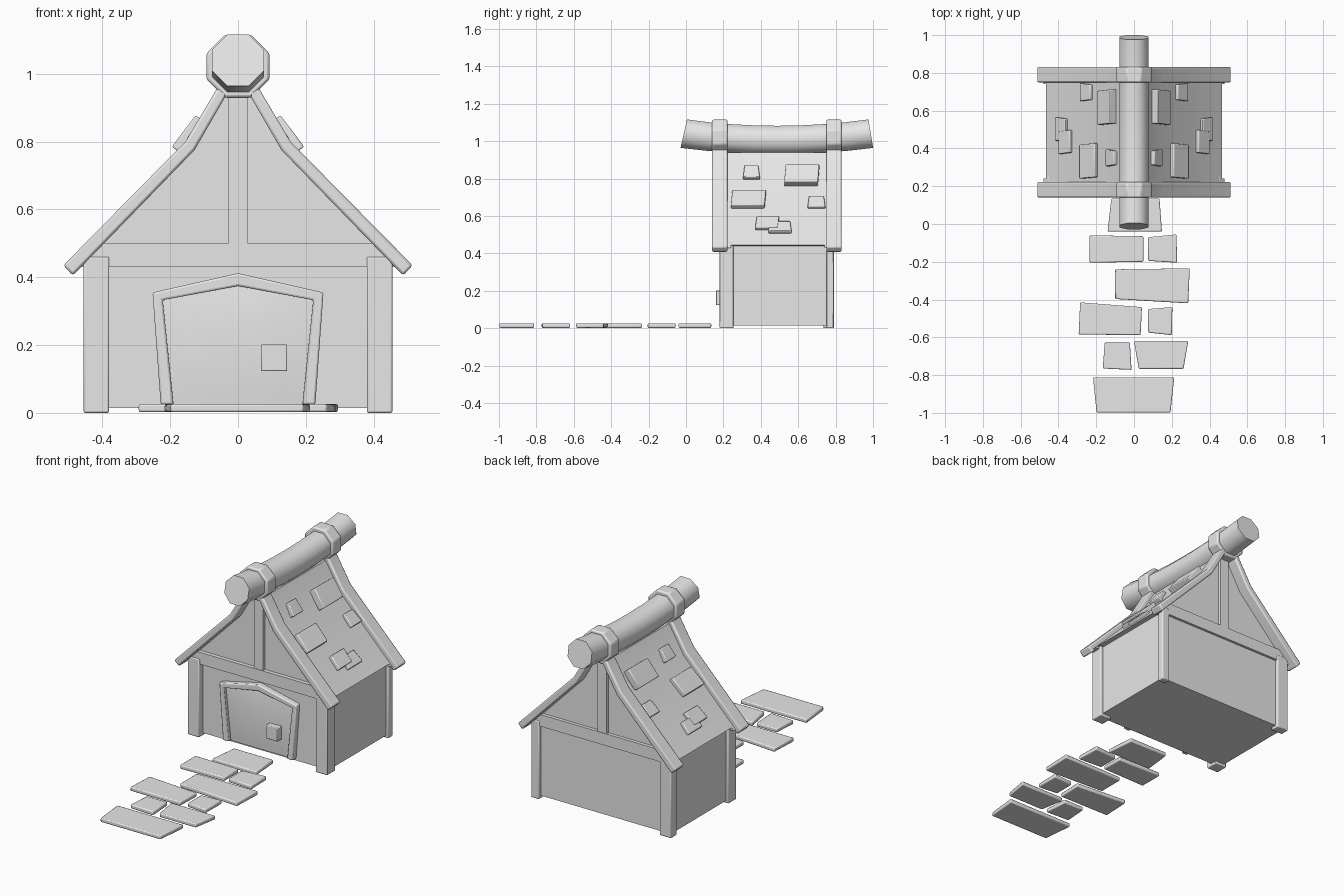
import bpy, bmesh, math
from mathutils import Vector

if "Cube" in bpy.data.objects:
    bpy.data.objects.remove(bpy.data.objects["Cube"], do_unlink=True)

grey = bpy.data.materials.new("plain_grey")
grey.use_nodes = True
grey.diffuse_color = (0.8, 0.8, 0.8, 1)
grey.node_tree.nodes["Principled BSDF"].inputs["Base Color"].default_value = (0.8, 0.8, 0.8, 1)


def loft(name, rings, bevel=0.0, angle=40):
    """Closed solid through a list of matching point rings."""
    bm = bmesh.new()
    loops = [[bm.verts.new(p) for p in ring] for ring in rings]
    n = len(loops[0])
    for a, b in zip(loops, loops[1:]):
        for i in range(n):
            j = (i + 1) % n
            bm.faces.new((a[i], a[j], b[j], b[i]))
    bm.faces.new(loops[0])
    bm.faces.new(loops[-1])
    bmesh.ops.recalc_face_normals(bm, faces=bm.faces)
    mesh = bpy.data.meshes.new(name)
    bm.to_mesh(mesh)
    bm.free()
    mesh.materials.append(grey)
    ob = bpy.data.objects.new(name, mesh)
    bpy.context.collection.objects.link(ob)
    if bevel:
        mod = ob.modifiers.new("soft_edges", "BEVEL")
        mod.width = bevel
        mod.segments = 2
        mod.limit_method = "ANGLE"
        mod.angle_limit = math.radians(30)
    bpy.ops.object.select_all(action="DESELECT")
    ob.select_set(True)
    bpy.context.view_layer.objects.active = ob
    bpy.ops.object.shade_smooth_by_angle(angle=math.radians(angle))
    return ob


def prism(name, outline, y0, y1, bevel=0.0):
    """Extrude an (x, z) outline along y."""
    return loft(name, [[(x, y, z) for x, z in outline] for y in (y0, y1)], bevel)


def box(name, x0, x1, y0, y1, z0, z1, bevel=0.0):
    return prism(name, [(x0, z0), (x1, z0), (x1, z1), (x0, z1)], y0, y1, bevel)


def mirrored(half):
    """Complete a half outline on the +x side."""
    return half + [(-x, z) for x, z in reversed(half)]


# Walls and corner posts
box("walls", -0.44, 0.44, 0.215, 0.77, 0.015, 0.45)
for side, s in (("left", 1), ("right", -1)):
    x0, x1 = sorted((0.38 * s, 0.455 * s))
    box(f"front_post_{side}", x0, x1, 0.18, 0.255, 0, 0.46, 0.005)
box("back_post_left", 0.405, 0.455, 0.75, 0.79, 0, 0.46, 0.005)
box("back_post_right", -0.455, -0.38, 0.735, 0.79, 0, 0.46, 0.005)

# Roof body with closed gables
prism("roof", mirrored([(0.44, 0.44), (0.465, 0.445), (0.142, 0.775), (0.045, 0.94)]), 0.21, 0.765)

# Gable beams, king posts, curved rake boards and ridge collars
rake = [(0.515, 0.435), (0.155, 0.8), (0.06, 0.96), (0.03, 0.945), (0.128, 0.775), (0.487, 0.405)]


def octagon(y, z, apothem, tilt=0.0):
    r = apothem / math.cos(math.pi / 8)
    pts = []
    for i in range(8):
        a = math.pi / 8 + i * math.pi / 4
        pts.append((r * math.cos(a), y + tilt * r * math.sin(a), z + r * math.sin(a)))
    return pts


for end, y0, y1, beam0, beam1 in (("front", 0.14, 0.222, 0.187, 0.24),
                                  ("back", 0.75, 0.832, 0.74, 0.785)):
    prism(f"{end}_gable_beam", mirrored([(0.48, 0.43), (0.41, 0.5)]), beam0, beam1)
    box(f"{end}_king_post", -0.03, 0.03, beam0 + 0.003, beam1 - 0.003, 0.49, 0.96)
    for side, s in (("left", 1), ("right", -1)):
        prism(f"{end}_rake_board_{side}", [(x * s, z) for x, z in rake], y0, y1, 0.008)
    loft(f"{end}_ridge_collar", [octagon(y, 1.022, 0.093) for y in (y0, y1)], 0.008)

# Sagging ridge log
log_rings = []
for i in range(9):
    t = i / 4 - 1
    log_rings.append(octagon(0.488 + 0.5 * t, 1.006 + 0.034 * t * t, 0.076, -0.16 * t))
for p in (0, 8):
    log_rings[p] = [(x, y + (0.33 if p == 0 else -0.02) * (z - 1.04) * 0.2, z)
                    for x, y, z in log_rings[p]]
loft("ridge_log", log_rings, 0, 50)

# Raised shingles: y range, then lower and upper edge of the face
shingles = [
    (0.525, 0.705, (0.195, 0.785), (0.125, 0.878)),
    (0.305, 0.395, (0.152, 0.808), (0.108, 0.873)),
    (0.24, 0.42, (0.292, 0.66), (0.21, 0.742)),
    (0.65, 0.745, (0.288, 0.652), (0.232, 0.71)),
    (0.37, 0.49, (0.402, 0.54), (0.342, 0.6)),
    (0.44, 0.565, (0.418, 0.52), (0.365, 0.574)),
]
for n, (y0, y1, low, high) in enumerate(shingles):
    for side, s in (("left", 1), ("right", -1)):
        inward = Vector((low[1] - high[1], 0, high[0] - low[0])).normalized() * 0.045
        skew = 0.008 if n % 2 else -0.008
        face = [Vector((low[0], y0, low[1])), Vector((low[0], y1, low[1])),
                Vector((high[0], y1 - skew, high[1])), Vector((high[0], y0 + 0.008, high[1]))]
        base = [p + inward for p in face]
        loft(f"shingle_{n + 1}_{side}",
             [[(p.x * s, p.y, p.z) for p in ring] for ring in (base, face)], 0.005)

# Door: frame, bulging panel and square handle
frame_out = [(0.228, 0.025), (0.252, 0.355), (0, 0.412), (-0.252, 0.355), (-0.228, 0.025)]
frame_in = [(0.19, 0.025), (0.222, 0.333), (0, 0.374), (-0.222, 0.333), (-0.19, 0.025)]
prism("door_frame", frame_out + frame_in[::-1], 0.183, 0.225, 0.006)
panel_rings = []
for scale, y in ((1, 0.22), (1, 0.206), (0.75, 0.199), (0.45, 0.195), (0.15, 0.193)):
    panel_rings.append([(x * scale, y, 0.19 + (z - 0.19) * scale) for x, z in frame_in])
loft("door_panel", panel_rings, 0, 50)
box("door_handle", 0.068, 0.145, 0.16, 0.21, 0.123, 0.202, 0.004)

# Stepping stones of the path, as corners seen from above
stones = [
    [(-0.12, 0.135), (0.135, 0.135), (0.148, -0.04), (-0.14, -0.04)],
    [(-0.235, -0.06), (0.05, -0.065), (0.05, -0.2), (-0.235, -0.205)],
    [(0.075, -0.07), (0.225, -0.055), (0.228, -0.205), (0.075, -0.195)],
    [(-0.1, -0.24), (0.295, -0.235), (0.287, -0.42), (-0.1, -0.397)],
    [(-0.285, -0.415), (0.042, -0.44), (0.035, -0.588), (-0.293, -0.585)],
    [(0.075, -0.45), (0.203, -0.44), (0.2, -0.588), (0.075, -0.575)],
    [(-0.155, -0.625), (-0.022, -0.625), (-0.013, -0.772), (-0.165, -0.765)],
    [(0, -0.62), (0.287, -0.62), (0.262, -0.767), (0.025, -0.767)],
    [(-0.217, -0.812), (0.213, -0.812), (0.193, -0.998), (-0.198, -0.998)],
]
for n, corners in enumerate(stones):
    loft(f"path_stone_{n + 1}", [[(x, y, z) for x, y in corners] for z in (0.002, 0.026)], 0.006)
